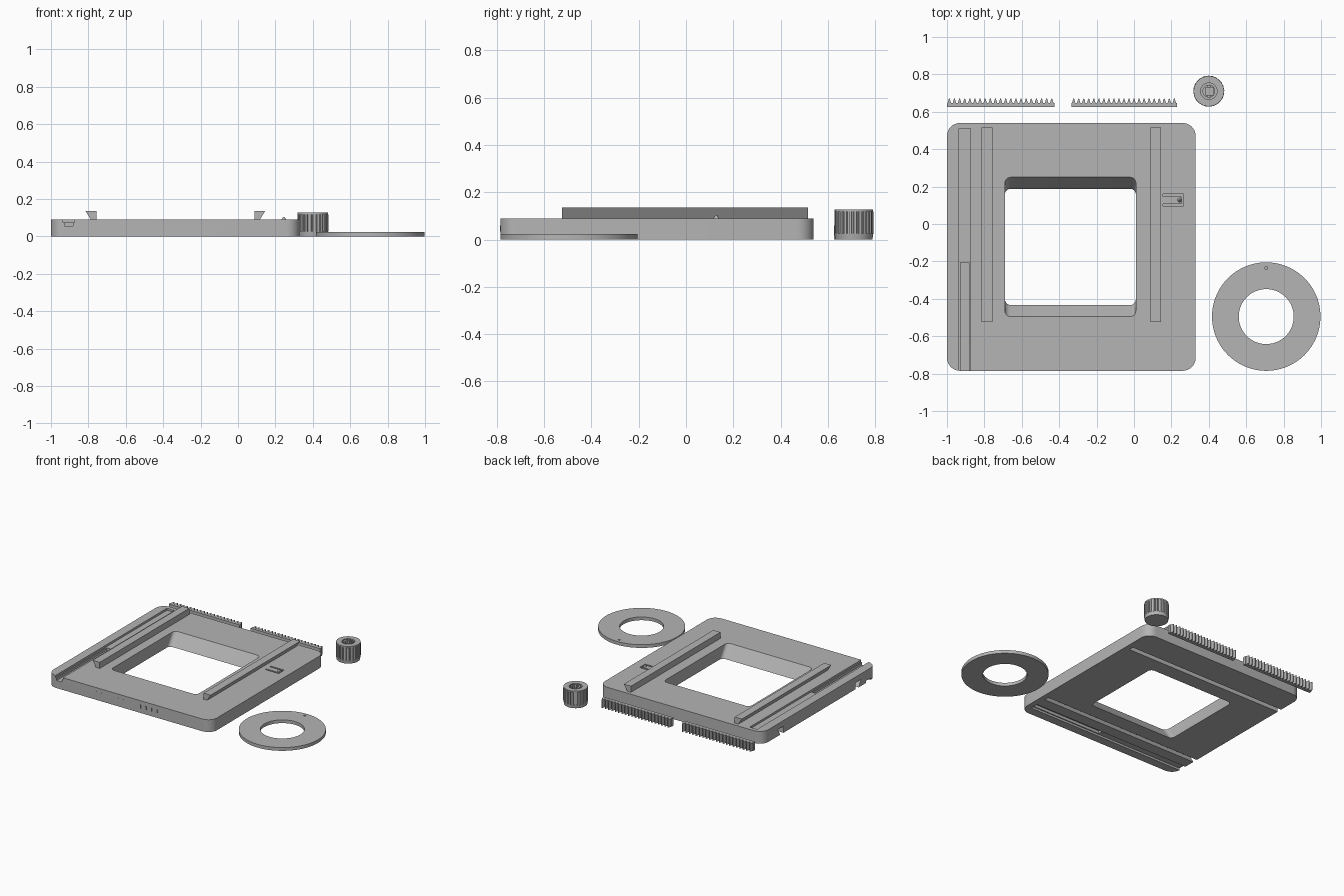
import bpy, bmesh, math
from mathutils import Vector

if "Cube" in bpy.data.objects:
    bpy.data.objects.remove(bpy.data.objects["Cube"])

grey = bpy.data.materials.new("light_grey")
grey.diffuse_color = (0.46, 0.46, 0.46, 1)
grey.use_nodes = True
grey.node_tree.nodes["Principled BSDF"].inputs["Base Color"].default_value = grey.diffuse_color


def prism(name, pts, lo, hi, axis="z"):
    """Extrude a 2D outline along an axis (x: pts are y,z; y: pts are x,z; z: pts are x,y)."""
    place = {"x": lambda u, v, w: (w, u, v),
             "y": lambda u, v, w: (u, w, v),
             "z": lambda u, v, w: (u, v, w)}[axis]
    bm = bmesh.new()
    a = [bm.verts.new(place(u, v, lo)) for u, v in pts]
    b = [bm.verts.new(place(u, v, hi)) for u, v in pts]
    n = len(pts)
    bm.faces.new(a)
    bm.faces.new(b)
    for i in range(n):
        j = (i + 1) % n
        bm.faces.new((a[i], a[j], b[j], b[i]))
    bmesh.ops.recalc_face_normals(bm, faces=bm.faces[:])
    me = bpy.data.meshes.new(name)
    bm.to_mesh(me)
    bm.free()
    ob = bpy.data.objects.new(name, me)
    me.materials.append(grey)
    bpy.context.collection.objects.link(ob)
    return ob


def box(name, x0, x1, y0, y1, z0, z1):
    return prism(name, [(x0, y0), (x1, y0), (x1, y1), (x0, y1)], z0, z1)


def rounded(x0, x1, y0, y1, r, n=8):
    pts = []
    for k, (cx, cy) in enumerate([(x1 - r, y1 - r), (x0 + r, y1 - r),
                                  (x0 + r, y0 + r), (x1 - r, y0 + r)]):
        for i in range(n + 1):
            t = math.pi / 2 * (k + i / n)
            pts.append((cx + r * math.cos(t), cy + r * math.sin(t)))
    return pts


def circle(cx, cy, r, n=64):
    return [(cx + r * math.cos(2 * math.pi * i / n),
             cy + r * math.sin(2 * math.pi * i / n)) for i in range(n)]


def activate(ob):
    bpy.ops.object.select_all(action="DESELECT")
    ob.select_set(True)
    bpy.context.view_layer.objects.active = ob


def cut(ob, *cutters):
    activate(ob)
    for c in cutters:
        m = ob.modifiers.new("cut", "BOOLEAN")
        m.operation = "DIFFERENCE"
        m.solver = "EXACT"
        m.object = c
        bpy.ops.object.modifier_apply(modifier=m.name)
        bpy.data.objects.remove(c)


def smooth(ob):
    activate(ob)
    bpy.ops.object.shade_smooth_by_angle(angle=math.radians(25))


# Base plate
T = 0.09
CX, CY = -0.335, -0.122
plate = prism("base_plate", rounded(-1, 0.33, -0.785, 0.54, 0.07), 0, T)

# Window with sloped front and back walls
window = prism("window_cutter", rounded(-0.69, 0.01, -0.495, 0.25, 0.03, 5), -0.02, T + 0.02)
for v in window.data.vertices:
    slope = 0.062 * (T - v.co.z) / T
    v.co.y += slope if v.co.y < CY else -slope
cut(plate, window)

# Rack slot on top: shallow channel, with a deeper part at the front
cut(plate, box("channel", -0.935, -0.875, -0.9, 0.51, 0.075, 0.2),
    box("deep_channel", -0.927, -0.882, -0.9, -0.205, 0.055, 0.2))
# Matching rack slot underneath, running along x
cut(plate, box("channel", -1.1, 0.29, -0.72, -0.66, -0.1, 0.015),
    box("deep_channel", -0.29, 0.289, -0.712, -0.668, -0.1, 0.035))

# Dovetail rails on top, and dovetail grooves underneath
for s, side in ((-1, "left"), (1, "right")):
    rail = [(CX + s * 0.422, T), (CX + s * 0.452, T),
            (CX + s * 0.48, 0.135), (CX + s * 0.422, 0.135)]
    prism(side + "_rail", rail, -0.525, 0.515, "y")
    groove = [(CY + s * 0.419, -0.01), (CY + s * 0.45, -0.01), (CY + s * 0.455, 0),
              (CY + s * 0.483, 0.048), (CY + s * 0.419, 0.048)]
    cut(plate, prism("groove", groove, -1.1, 0.29, "x"))

# Spring tongue: U-shaped slit with a small bump
slit = [(0.155, 0.095), (0.265, 0.095), (0.265, 0.16), (0.155, 0.16), (0.155, 0.148),
        (0.255, 0.148), (0.255, 0.107), (0.155, 0.107)]
cut(plate, prism("slit", slit, 0.05, 0.2))
smooth(plate)
bump = prism("tongue_bump", circle(0.245, 0.128, 0.012, 16), T, 0.104)
for v in bump.data.vertices:
    if v.co.z > 0.1:
        v.co.x += (0.245 - v.co.x) * 0.7
        v.co.y += (0.128 - v.co.y) * 0.7

# Scale ticks on the front and left edges
for i in range(13):
    x = -0.65 + i * 0.045
    box("front_tick", x - 0.004, x + 0.004, -0.787, -0.784, 0.035, 0.06)
    y = 0.14 - i * 0.04
    box("left_tick", -1.0, -0.998, y - 0.004, y + 0.004, 0.035, 0.06)

# Toothed racks
for name, x0, x1 in (("left_rack", -1, -0.425), ("right_rack", -0.335, 0.23)):
    n = 21
    p = (x1 - x0) / n
    pts = [(x0, 0.625), (x1, 0.625)]
    for i in range(n):
        a = x1 - i * p
        pts += [(a, 0.647), (a - p * 0.2, 0.647), (a - p * 0.45, 0.67),
                (a - p * 0.62, 0.67), (a - p * 0.87, 0.647)]
    pts.append((x0, 0.647))
    prism(name, pts, 0, 0.06)

# Flat washer-shaped dial with a small mark notch
dial = prism("dial_ring", circle(0.707, -0.495, 0.29, 96), 0, 0.024)
cut(dial, prism("bore", circle(0.707, -0.495, 0.147, 64), -0.1, 0.1),
    prism("notch", circle(0.707, -0.235, 0.008, 12), 0.014, 0.1))
smooth(dial)

# Knob: grooved grip, smooth collars, stepped socket in the top
KX, KY = 0.4, 0.71
grip = []
ribs = 24
for i in range(ribs):
    for f, r in ((0, 0.083), (0.55, 0.083), (0.65, 0.076), (0.9, 0.076)):
        t = 2 * math.pi * (i + f) / ribs
        grip.append((KX + r * math.cos(t), KY + r * math.sin(t)))
knob = prism("knob_grip", grip, 0.025, 0.118)
cut(knob, prism("socket", circle(KX, KY, 0.044, 40), 0.07, 0.3))
top = prism("knob_top_collar", circle(KX, KY, 0.081), 0.118, 0.127)
cut(top, prism("socket", circle(KX, KY, 0.044, 40), 0.05, 0.3))
base = prism("knob_base_collar", circle(KX, KY, 0.082), 0, 0.025)
for v in base.data.vertices:
    if v.co.z < 0.01:
        v.co.x = KX + (v.co.x - KX) * 0.95
        v.co.y = KY + (v.co.y - KY) * 0.95
smooth(top)
smooth(base)
# Hub inside the socket with a flat-sided shaft hole
hub = prism("knob_hub", circle(KX, KY, 0.034, 40), 0.07, 0.127)
cut(hub, box("shaft_hole", KX - 0.018, KX + 0.024, KY - 0.02, KY + 0.02, 0.08, 0.3),
    box("hub_split", KX - 0.006, KX + 0.006, KY - 0.05, KY + 0.05, 0.1, 0.3))
smooth(hub)
